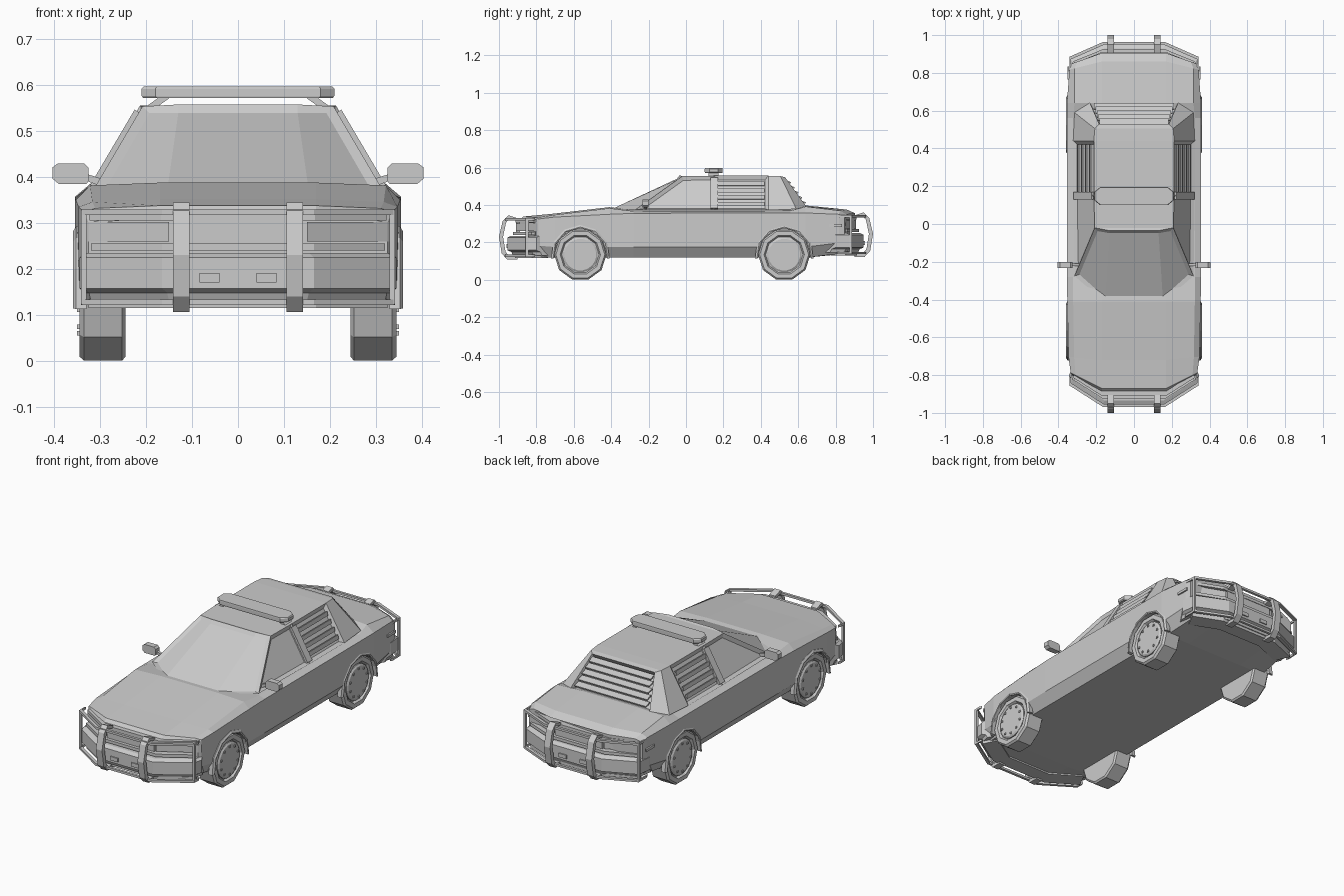
import bpy, bmesh, math
from mathutils import Vector, Matrix

if "Cube" in bpy.data.objects:
    bpy.data.objects.remove(bpy.data.objects["Cube"])


def finish(name, bm):
    bmesh.ops.recalc_face_normals(bm, faces=bm.faces[:])
    me = bpy.data.meshes.new(name)
    bm.to_mesh(me)
    bm.free()
    ob = bpy.data.objects.new(name, me)
    bpy.context.collection.objects.link(ob)
    return ob


def loft(name, rings, closed=False):
    """Skin rings of points; cap the ends unless the loft closes on itself."""
    bm = bmesh.new()
    vs = [[bm.verts.new(p) for p in r] for r in rings]
    n = len(rings[0])
    for i in range(len(vs) if closed else len(vs) - 1):
        a, b = vs[i], vs[(i + 1) % len(vs)]
        for j in range(n):
            k = (j + 1) % n
            bm.faces.new((a[j], a[k], b[k], b[j]))
    if not closed:
        bm.faces.new(vs[0])
        bm.faces.new(vs[-1])
    return finish(name, bm)


def box(name, c, size, rot=None):
    bm = bmesh.new()
    m = Matrix.Translation(c) @ (rot or Matrix()) @ Matrix.Diagonal((*size, 1))
    bmesh.ops.create_cube(bm, size=1, matrix=m)
    return finish(name, bm)


def disc_ring(x, y, z, r, n):
    return [(x, y + r * math.sin(math.tau * (i + .5) / n), z + r * math.cos(math.tau * (i + .5) / n))
            for i in range(n)]


def wrap(name, s, plan, profile):
    """Sweep a (depth, z) profile along a half plan outline mirrored in x; s picks the front or rear."""
    full = [(-x, y) for x, y in reversed(plan)] + plan
    return loft(name, [[(x - math.copysign(d * .5, x), s * (y - d), z) for d, z in profile] for x, y in full])


def bar(d, z0, z1, t):
    return [(d, z0), (d, z1), (d + t, z1), (d + t, z0)]


# Main body: y, bottom x, side x, top x, bottom z, shoulder z, top z, corner sweep
sections = [(-.895, .29, .325, .30, .13, .300, .312, .6), (-.87, .30, .335, .31, .125, .325, .338, .5),
            (-.72, .31, .347, .317, .118, .335, .352, .1), (-.41, .315, .353, .322, .118, .35, .388, 0),
            (-.28, .315, .355, .322, .118, .355, .372, 0), (.56, .315, .355, .322, .118, .357, .375, 0),
            (.64, .315, .355, .315, .118, .357, .397, 0), (.86, .30, .342, .315, .14, .35, .375, -.25),
            (.905, .29, .335, .30, .15, .335, .355, -.35)]
rings = []
for y, xb, xs, xt, zb, zs, zt, k in sections:
    half = [(.17, zb), (xb, zb), (xs, zb + .057), (xs, zs), (xt, zt - .006), (.17, zt)]
    full = half + [(-x, z) for x, z in reversed(half)]
    rings.append([(x, y + k * (abs(x) - .17), z) for x, z in full])
body = loft("body", rings)

# Wheels, shallow wheel recesses and arch trims
for y, tag in ((-.565, "front"), (.525, "rear")):
    for s, side in ((-1, "left"), (1, "right")):
        nm = tag + "_" + side
        cut = loft("arch_cutter_" + nm, [disc_ring(s * x, y, .135, .143, 10) for x in (.315, .42)])
        cut.hide_render = True
        cut.hide_viewport = True
        cut.display_type = 'WIRE'
        mod = body.modifiers.new("arch", 'BOOLEAN')
        mod.operation, mod.object, mod.solver = 'DIFFERENCE', cut, 'EXACT'
        loft("wheel_" + nm, [disc_ring(s * x, y, .134, r, 10) for x, r in
             ((.245, .131), (.252, .14), (.335, .14), (.345, .131), (.345, .108), (.332, .1))])
        loft("hubcap_" + nm, [disc_ring(s * x, y, .134, r, 20) for x, r in
             ((.325, .094), (.339, .094), (.345, .085))])
        for i in range(10):
            a = math.tau * i / 10
            box("wheel_bolt_" + nm, (s * .346, y + .074 * math.sin(a), .134 + .074 * math.cos(a)),
                (.008, .01, .01))
        trim = []
        for i in range(7):
            a = math.radians(-8 + 196 * i / 6)
            trim.append([(s * x, y + r * math.cos(a), .135 + r * math.sin(a))
                         for x, r in ((.33, .141), (.357, .141), (.359, .147), (.352, .158), (.33, .158))])
        loft("arch_trim_" + nm, trim)

# Cabin with recessed windows
belt = [(.16, -.41, .38), (.315, -.275, .372), (.322, .15, .372), (.322, .44, .372), (.315, .59, .378),
        (.235, .645, .39)]
roof = [(.13, -.035, .558), (.208, -.02, .554), (.213, .15, .556), (.213, .44, .556), (.207, .505, .554),
        (.185, .53, .548)]
bm = bmesh.new()
def mirrored_loop(pts):
    return [bm.verts.new(p) for p in pts] + [bm.verts.new((-x, y, z)) for x, y, z in reversed(pts)]
lo, hi = mirrored_loop(belt), mirrored_loop(roof)
walls = [bm.faces.new((lo[i], lo[(i + 1) % 12], hi[(i + 1) % 12], hi[i])) for i in range(12)]
bm.faces.new(lo)
for i in range(5):
    bm.faces.new((hi[i], hi[i + 1], hi[10 - i], hi[11 - i]))
bmesh.ops.recalc_face_normals(bm, faces=bm.faces[:])
bmesh.ops.inset_region(bm, faces=[walls[0], walls[10], walls[11]], thickness=.02, depth=-.01,
                       use_even_offset=True)
for faces, t, d in (([walls[i] for i in (1, 2, 8, 9)], .018, -.014), ([walls[5]], .012, -.03)):
    bmesh.ops.inset_individual(bm, faces=faces, thickness=t, depth=d, use_even_offset=True)
finish("cabin", bm)

# Louvres over the rear window and the rear side windows
for i in range(5):
    t = (i + .4) / 5
    box("rear_louvre", (0, .535 + .1 * t, .535 - .135 * t), (.36 + .07 * t, .035, .008),
        Matrix.Rotation(math.radians(-18), 4, 'X'))
for s in (-1, 1):
    for i in range(4):
        z = .405 + i * .036
        x = .322 - (z - .372) * .59
        box("side_louvre", (s * (x - .006), .295, z), (.008, .25, .022),
            Matrix.Rotation(math.radians(-s * 12), 4, 'Y'))

# Door mirrors
for s in (-1, 1):
    outline = [(.33, .385), (.39, .385), (.404, .397), (.404, .421), (.392, .43), (.335, .43), (.325, .42),
               (.325, .392)]
    loft("door_mirror", [[(s * x, y, z) for x, z in outline] for y in (-.232, -.2)])
    arm = [(.285, .375), (.33, .392), (.33, .407), (.285, .393)]
    loft("mirror_arm", [[(s * x, y, z) for x, z in arm] for y in (-.222, -.208)])

# Roof light bar and its feet
plan = [(-.21, .125), (-.18, .1), (.18, .1), (.21, .125), (.21, .17), (.18, .195), (-.18, .195), (-.21, .17)]
loft("light_bar", [[(x * k, .1475 + (y - .1475) * k, z) for x, y in plan]
                   for z, k in ((.572, .98), (.577, 1), (.592, 1), (.597, .98))])
for s in (-1, 1):
    foot = [(.18, .55), (.205, .55), (.17, .575), (.145, .575)]
    loft("light_bar_foot", [[(s * x, y, z) for x, z in foot] for y in (.12, .175)])

# Bumpers, lamp surrounds and push bars for both ends
for s, end, dz, dy in ((-1, "front", 0, 0), (1, "rear", .015, -.005)):
    k = .11 if s < 0 else .075
    outer = [(.165, .955 + dy), (.335, .955 + dy - k)]
    nose = [(.17, .915), (.325, .915 - k + .012)]
    bumper = [(0, .158), (0, .225), (.02, .235), (.10, .235), (.10, .13), (.03, .13), (.022, .148)]
    wrap(end + "_bumper", s, outer + [(.345, .80)], [(d, z + dz) for d, z in bumper])
    wrap(end + "_upper_band", s, nose, bar(-.01, .24 + dz, .256 + dz, .05))
    wrap(end + "_top_lip", s, nose, bar(.004, .306 + dz, .322 + dz, .05))
    wrap(end + "_lower_lip", s, nose, bar(.0, .115 + dz, .135 + dz, .08))
    # Grille panel and lamps
    box(end + "_grille", (0, s * .898, .281 + dz), (.28, .02, .05))
    for q in (-1, 1):
        lamp = [(.15, .908), (.325, .908 - k + .005), (.338, .79), (.15, .85)]
        loft(end + "_lamp", [[(q * x, s * y, z + dz) for x, y in lamp] for z in (.26, .302)])
        box(end + "_bumper_light", (q * .062, s * (.957 + dy), .181 + dz), (.044, .008, .02))
    # Push bar rails
    for z in (.122, .318):
        wrap(end + "_push_rail", s, [(.165, .968 + dy), (.34, .966 + dy - k), (.342, .82)],
             bar(0, z + dz, z + .012 + dz, .014))
    for q in (-1, 1):
        box(end + "_push_bar_end", (q * .336, s * (.96 + dy - k), .226 + dz), (.012, .014, .205))
        # Curved upright strap
        out = [(.905, .33), (.95, .345), (.98, .315), (1, .23), (.985, .14), (.955, .107), (.90, .107)]
        inn = [(.905, .315), (.945, .326), (.962, .305), (.978, .23), (.965, .15), (.945, .125), (.90, .125)]
        strap = [[(q * x, s * y, z + dz) for x in (.105, .141) for y, z in ((a, b) if x < .12 else (b, a))]
                 for a, b in zip(out, inn)]
        loft(end + "_push_bar_upright", strap)

# Door seams' lower trim and rear side markers
for s in (-1, 1):
    box("side_marker", (s * .348, .80, .29), (.008, .07, .014))
    box("centre_pillar", (s * .268, .15, .462), (.012, .04, .19),
        Matrix.Rotation(math.radians(-s * 30.5), 4, 'Y'))
